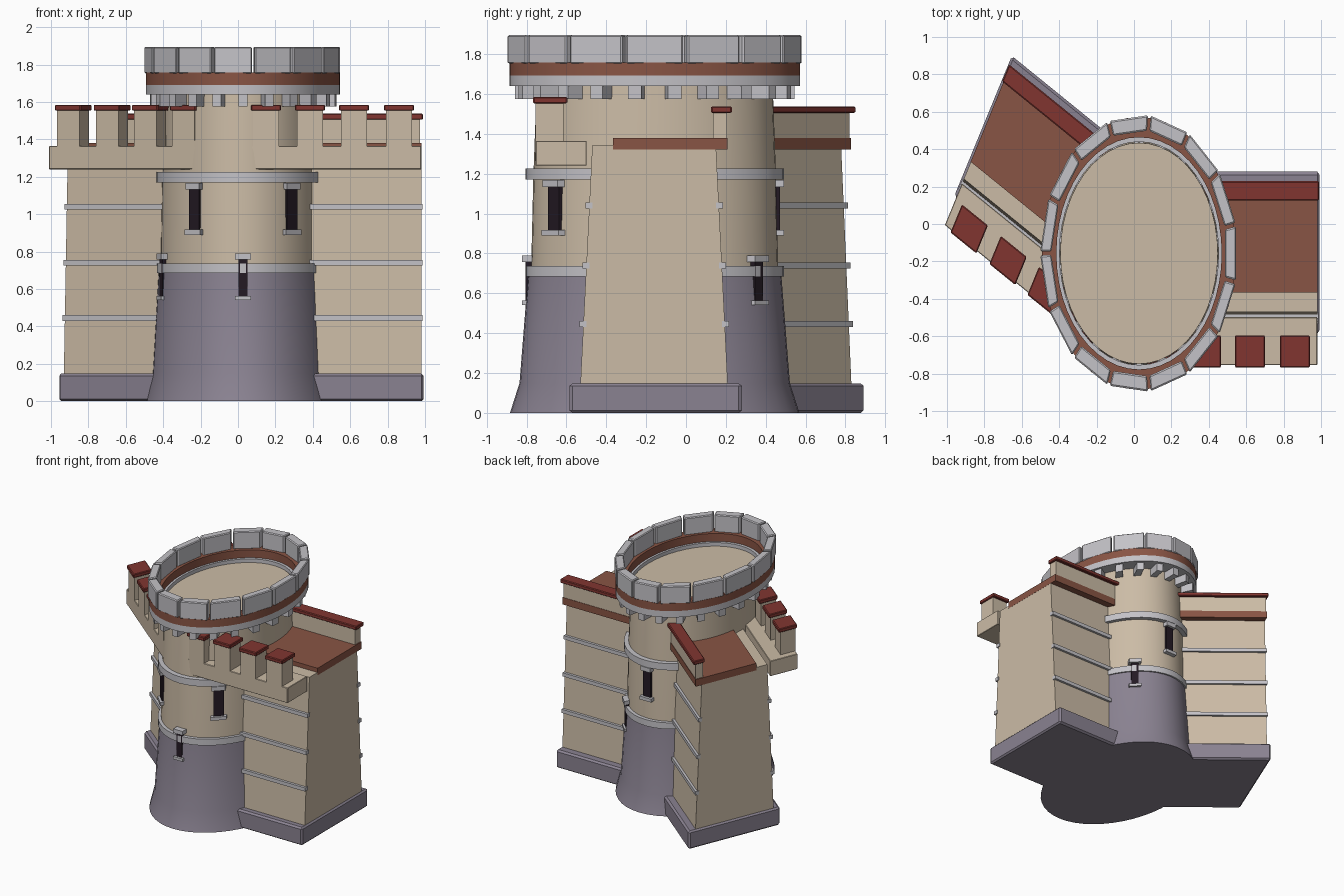
import bpy, bmesh, math
from mathutils import Matrix, Vector

if "Cube" in bpy.data.objects:
    bpy.data.objects.remove(bpy.data.objects["Cube"])

K = 1.404                      # the round plan is stretched along y
CX, CY = 0.027, -0.157         # tower centre
STRETCH = Matrix.Translation((CX, CY, 0)) @ Matrix.Diagonal((1, K, 1, 1))
LEFT = Matrix.Rotation(math.radians(-30), 4, 'Z') @ Matrix.Diagonal((-1, 1, 1, 1))


def material(name, rgb):
    m = bpy.data.materials.new(name)
    m.diffuse_color = (*rgb, 1)
    m.use_nodes = True
    m.node_tree.nodes["Principled BSDF"].inputs["Base Color"].default_value = m.diffuse_color
    return m


SAND = material("sandstone", (0.60, 0.50, 0.38))
PLINTH = material("purple_grey_stone", (0.255, 0.225, 0.285))
GREY = material("light_grey_stone", (0.55, 0.54, 0.57))
BROWN = material("brown_tile", (0.25, 0.09, 0.058))
RED = material("red_cap", (0.22, 0.036, 0.03))
DARK = material("window_dark", (0.017, 0.01, 0.017))


def finish(bm, name, mat, matrix=Matrix(), bevel=0, smooth=False):
    """Move the mesh into the stretched frame and make an object of it."""
    if bevel:
        bmesh.ops.bevel(bm, geom=bm.edges[:], offset=bevel, segments=1, affect='EDGES')
    bm.transform(STRETCH @ matrix)
    bmesh.ops.recalc_face_normals(bm, faces=bm.faces[:])
    me = bpy.data.meshes.new(name)
    bm.to_mesh(me)
    bm.free()
    me.materials.append(mat)
    ob = bpy.data.objects.new(name, me)
    bpy.context.collection.objects.link(ob)
    if smooth:
        bpy.ops.object.select_all(action='DESELECT')
        ob.select_set(True)
        bpy.context.view_layer.objects.active = ob
        bpy.ops.object.shade_smooth_by_angle(angle=math.radians(30))
    return ob


def hexa(bm, bottom, top):
    """Six-sided block from two quads."""
    b = [bm.verts.new(p) for p in bottom]
    t = [bm.verts.new(p) for p in top]
    bm.faces.new(b)
    bm.faces.new(t)
    for i in range(4):
        j = (i + 1) % 4
        bm.faces.new((b[i], b[j], t[j], t[i]))


def box(bm, x0, x1, y0, y1, z0, z1, m=Matrix()):
    quad = [(x0, y0), (x1, y0), (x1, y1), (x0, y1)]
    hexa(bm, [m @ Vector((x, y, z0)) for x, y in quad],
         [m @ Vector((x, y, z1)) for x, y in quad])


def lathe(name, profile, mat, closed=False, seg=48):
    bm = bmesh.new()
    rings = []
    for r, z in profile:
        if r == 0:
            rings.append([bm.verts.new((0, 0, z))] * seg)
        else:
            rings.append([bm.verts.new((r * math.cos(a), r * math.sin(a), z))
                          for a in (2 * math.pi * i / seg for i in range(seg))])
    pairs = list(zip(rings, rings[1:])) + ([(rings[-1], rings[0])] if closed else [])
    for a, b in pairs:
        for i in range(seg):
            j = (i + 1) % seg
            bm.faces.new(list(dict.fromkeys((a[i], a[j], b[j], b[i]))))
    return finish(bm, name, mat, smooth=True)


def band(name, r0, r1, z0, z1, mat):
    return lathe(name, [(r0, z0), (r1, z0), (r1, z1), (r0, z1)], mat, closed=True)


# ---- round tower ----
lathe("tower_base", [(0, 0), (0.517, 0), (0.483, 0.15), (0.452, 0.70), (0, 0.70)], PLINTH)
lathe("tower_shaft", [(0, 0.69), (0.442, 0.69), (0.434, 1.17), (0.421, 1.665), (0, 1.665)], SAND)
band("lower_ring", 0.40, 0.462, 0.685, 0.737, GREY)
band("upper_ring", 0.40, 0.462, 1.17, 1.225, GREY)
band("crown_ring", 0.425, 0.519, 1.64, 1.692, GREY)
band("crown_tile_ring", 0.442, 0.519, 1.692, 1.757, BROWN)

# ---- corbels under the crown ----
bm = bmesh.new()
for i in range(22):
    box(bm, 0.40, 0.50, -0.024, 0.024, 1.575, 1.645,
        Matrix.Rotation(2 * math.pi * (i + 0.5) / 22, 4, 'Z'))
finish(bm, "crown_corbels", GREY)

# ---- crown blocks ----
bm = bmesh.new()
t = math.tan(math.radians(11.2))
for i in range(15):
    m = Matrix.Rotation(2 * math.pi * i / 15, 4, 'Z')
    quad = [(0.46, -0.46 * t), (0.518, -0.518 * t), (0.518, 0.518 * t), (0.46, 0.46 * t)]
    hexa(bm, [m @ Vector((x, y, 1.752)) for x, y in quad],
         [m @ Vector((x, y, 1.895)) for x, y in quad])
finish(bm, "crown_blocks", GREY, bevel=0.006)

# ---- windows: five low, five high, offset by half a step ----
slits, frames = bmesh.new(), bmesh.new()
for i in range(5):
    low = Matrix.Rotation(math.radians(-90 + 72 * i), 4, 'Z')
    high = Matrix.Rotation(math.radians(-54 + 72 * i), 4, 'Z')
    box(slits, 0.40, 0.461, -0.024, 0.024, 0.56, 0.77, low)
    box(frames, 0.40, 0.474, -0.042, 0.042, 0.54, 0.563, low)
    box(frames, 0.40, 0.474, -0.042, 0.042, 0.757, 0.79, low)
    box(slits, 0.40, 0.447, -0.034, 0.034, 0.91, 1.14, high)
    box(frames, 0.40, 0.462, -0.052, 0.052, 0.89, 0.917, high)
    box(frames, 0.40, 0.462, -0.045, 0.045, 1.132, 1.167, high)
finish(slits, "window_slits", DARK)
finish(frames, "window_frames", GREY)


# ---- wings: the left one is the mirrored right one, turned by 30 degrees ----
def wing_part(name, blocks, mat, bevel=0):
    for side, m in (("right", Matrix()), ("left", LEFT)):
        bm = bmesh.new()
        for b in blocks:
            box(bm, *b)
        bm.transform(STRETCH.inverted())
        finish(bm, f"{side}_wing_{name}", mat, m, bevel)


# battered walls
for side, m in (("right", Matrix()), ("left", LEFT)):
    bm = bmesh.new()
    hexa(bm, [(0.27, -0.53, 0.14), (0.98, -0.53, 0.14), (0.98, 0.21, 0.14), (0.27, 0.21, 0.14)],
         [(0.27, -0.47, 1.345), (0.98, -0.47, 1.345), (0.98, 0.15, 1.345), (0.27, 0.15, 1.345)])
    bm.transform(STRETCH.inverted())
    finish(bm, f"{side}_wing_wall", SAND, m)

# string courses on the front and back faces
courses = []
for z in (0.445, 0.74, 1.04):
    inset = (z - 0.14) / 1.205 * 0.06
    f, b = -0.53 + inset, 0.21 - inset
    courses += [(0.30, 0.986, f - 0.02, f + 0.015, z - 0.015, z + 0.015),
                (0.30, 0.986, b - 0.015, b + 0.02, z - 0.015, z + 0.015)]
wing_part("string_courses", courses, GREY)

wing_part("plinth", [(0.27, 0.992, -0.585, 0.28, 0, 0.148)], PLINTH, 0.012)
wing_part("roof", [(0.29, 0.981, -0.365, 0.208, 1.322, 1.38)], BROWN)
wing_part("back_parapet", [(0.29, 0.973, 0.135, 0.205, 1.37, 1.51)], SAND)
wing_part("back_coping", [(0.28, 0.988, 0.125, 0.23, 1.505, 1.537)], RED, 0.005)
wing_part("front_parapet", [(0.04, 0.98, -0.755, -0.498, 1.24, 1.365)], SAND, 0.003)

# battlements with caps
centres = (0.15, 0.385, 0.62, 0.86)
wing_part("merlons", [(c - 0.07, c + 0.07, -0.755, -0.615, 1.36, 1.56) for c in centres], SAND)
wing_part("merlon_caps", [(c - 0.08, c + 0.08, -0.768, -0.595, 1.553, 1.585) for c in centres],
          RED, 0.005)
